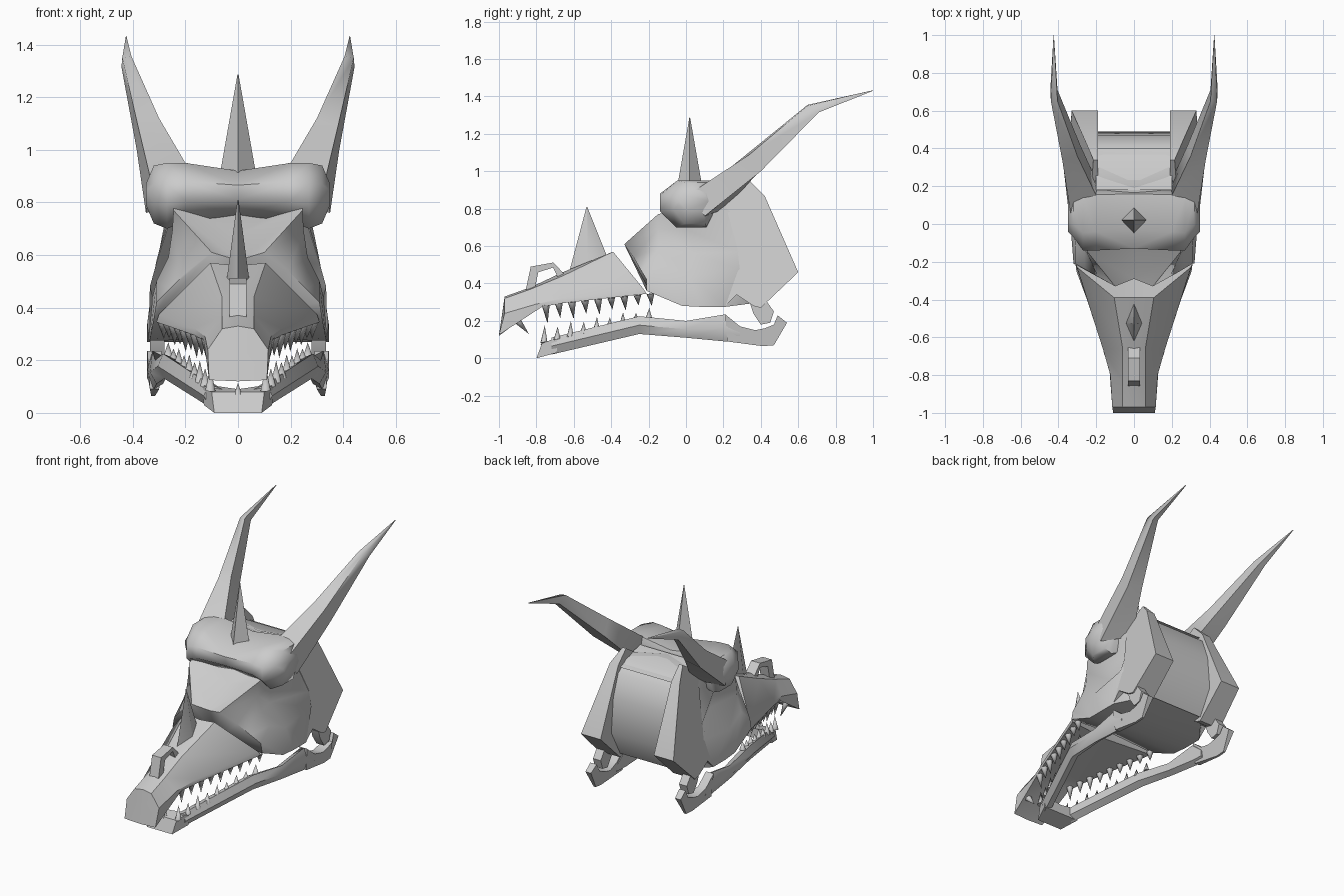
import bpy, bmesh, math
from mathutils import Vector

if "Cube" in bpy.data.objects:
    bpy.data.objects.remove(bpy.data.objects["Cube"])


def finish(name, bm, mirror=True, angle=38):
    """Mirror over x = 0, weld, fix normals and shade."""
    if mirror:
        dup = bmesh.ops.duplicate(bm, geom=bm.verts[:] + bm.edges[:] + bm.faces[:])["geom"]
        for g in dup:
            if isinstance(g, bmesh.types.BMVert):
                g.co.x *= -1
    bmesh.ops.remove_doubles(bm, verts=bm.verts, dist=0.0005)
    bmesh.ops.recalc_face_normals(bm, faces=bm.faces)
    me = bpy.data.meshes.new(name)
    bm.to_mesh(me)
    bm.free()
    ob = bpy.data.objects.new(name, me)
    bpy.context.collection.objects.link(ob)
    bpy.ops.object.select_all(action='DESELECT')
    ob.select_set(True)
    bpy.context.view_layer.objects.active = ob
    bpy.ops.object.shade_smooth_by_angle(angle=math.radians(angle))
    return ob


def loft(name, rows, closed=True, caps=(True, True), mirror=True, angle=38):
    """Skin rows of 3D points; closed rows are rings, open rows are half sections."""
    bm = bmesh.new()
    vs = [[bm.verts.new(p) for p in r] for r in rows]
    n = len(rows[0])
    for a, b in zip(vs, vs[1:]):
        for i in range(n if closed else n - 1):
            j = (i + 1) % n
            bm.faces.new((a[i], a[j], b[j], b[i]))
    for row, cap in ((vs[0], caps[0]), (vs[-1], caps[1])):
        if cap:
            bm.faces.new(row)
    return finish(name, bm, mirror, angle)


def plate(name, profile, xin, xout, angle=30):
    """Side-view (y, z) outline given thickness in x; either side may vary per point."""
    sides = [x if isinstance(x, list) else [x] * len(profile) for x in (xin, xout)]
    return loft(name, [[(x, y, z) for x, (y, z) in zip(s, profile)] for s in sides], angle=angle)


# Cranium: half sections from top centre round the eye socket to bottom centre
loft("cranium", [
    [(0, -.29, .58), (.10, -.33, .61), (.19, -.28, .54), (.26, -.24, .47), (.31, -.21, .42), (.32, -.21, .36), (0, -.2, .37)],
    [(0, -.10, .68), (.245, -.15, .77), (.25, -.15, .69), (.265, -.14, .59), (.31, -.12, .50), (.335, -.02, .28), (0, -.05, .30)],
    [(0, .05, .88), (.25, .04, .82), (.22, .02, .68), (.20, .04, .56), (.325, .02, .44), (.34, .08, .275), (0, .05, .28)],
    [(0, .2, .91), (.19, .27, .90), (.25, .25, .78), (.31, .28, .57), (.335, .27, .48), (.34, .21, .275), (0, .2, .28)],
    [(0, .40, .85), (.20, .40, .85), (.20, .45, .75), (.20, .48, .57), (.20, .49, .46), (.20, .40, .30), (0, .40, .30)],
], closed=False, caps=(True, False), angle=60)

# Back of the skull between the lobes
back = [(.18, .91), (.34, .88), (.42, .82), (.47, .68), (.49, .46), (.40, .295)]
loft("skull_back", [[(x, y, z) for y, z in back] for x in (0, .20)], closed=False, caps=(False, False))

# Rear temple lobes, with the notch above the jaw joint
plate("temple_lobe",
      [(.20, .86), (.34, .95), (.42, .87), (.60, .46), (.40, .27), (.36, .28), (.27, .34), (.21, .28), (.28, .57)],
      .19, [.225, .215, .25, .33, .345, .345, .345, .34, .312], angle=50)
plate("jaw_knuckle", [(.34, .30), (.42, .32), (.47, .25), (.45, .19), (.40, .18), (.36, .24)], .28, .335)

# Brow band: rings along x
def brow_ring(x, y0, y1, z0, z1):
    h, d = z1 - z0, y1 - y0
    return [(x, y0, z0 + .35 * h), (x, y0, z0 + .68 * h), (x, y0 + .3 * d, z1), (x, y1 - .1 * d, z1),
            (x, y1, z0 + .6 * h), (x, y1 - .2 * d, z0), (x, y0 + .28 * d, z0)]

loft("brow", [brow_ring(0, -.13, .19, .75, .92), brow_ring(.20, -.14, .19, .73, .95),
              brow_ring(.27, -.14, .17, .70, .95), brow_ring(.32, -.07, .15, .72, .94),
              brow_ring(.35, -.04, .12, .79, .87)], caps=(False, True), angle=55)

# Swept horns
loft("horn", [
    [(.20, .15, .95), (.33, .02, .88), (.35, .10, .76), (.19, .21, .80)],
    [(.30, .36, 1.12), (.38, .34, 1.09), (.385, .40, 1.00), (.285, .42, 1.03)],
    [(.405, .65, 1.355), (.44, .65, 1.35), (.443, .71, 1.315), (.405, .71, 1.32)],
    [(.424, .995, 1.432), (.426, .995, 1.432), (.426, 1.0, 1.43), (.424, 1.0, 1.43)]], angle=80)

# Central spikes on crown and nose: diamond base to a point
def spike(name, w, y0, z0, y1, z1, tip):
    ym, zm = (y0 + y1) / 2, (z0 + z1) / 2
    base = [(w, ym, zm), (0, y1, z1), (-w, ym, zm), (0, y0, z0)]
    top = [tuple(Vector(tip) + .002 * Vector(d)) for d in ((1, 0, 0), (0, 1, 0), (-1, 0, 0), (0, -1, 0))]
    loft(name, [base, top], mirror=False, angle=80)

spike("crown_spike", .07, -.05, .90, .09, .90, (0, .02, 1.287))
spike("nose_spike", .045, -.63, .44, -.42, .54, (0, -.53, .81))

# Upper jaw and snout
loft("snout", [
    [(0, -.97, .33), (.06, -.97, .32), (.115, -.97, .24), (.11, -1, .125), (0, -1, .12)],
    [(0, -.83, .38), (.06, -.83, .37), (.125, -.80, .29), (.13, -.77, .275), (0, -.77, .29)],
    [(0, -.66, .46), (.06, -.66, .44), (.165, -.66, .32), (.165, -.66, .295), (0, -.66, .31)],
    [(0, -.39, .56), (.105, -.39, .57), (.30, -.23, .375), (.31, -.21, .345), (0, -.26, .36)],
], closed=False, angle=35)

# Nostril arch: quad ring swept over outer and inner outlines
outer = [(-.86, .35), (-.83, .49), (-.71, .512), (-.64, .44)]
inner = [(-.81, .36), (-.79, .46), (-.71, .485), (-.68, .42)]
loft("nostril_arch", [[(-.032, *o), (.032, *o), (.032, *i), (-.032, *i)]
                      for o, i in zip(outer, inner)], mirror=False)

# Lower jaw: rails as (y, inner x, outer x, bottom z, top z), joined at the chin
rail = [(-.72, .06, .13, .02, .11), (-.25, .235, .305, .13, .225), (0, .275, .335, .11, .20),
        (.21, .285, .345, .09, .235), (.29, .29, .345, .09, .17)]
loft("jaw_rail", [[(a, y, z0 + .02), (b - .025, y, z0), (b, y, (z0 + z1) / 2), (b - .02, y, z1), (a, y, z1 - .02)]
                  for y, a, b, z0, z1 in rail], angle=50)
loft("chin", [[(0, -.8, 0), (.09, -.8, 0), (.10, -.77, .08), (0, -.77, .08)],
              [(0, -.69, .03), (.13, -.69, .03), (.135, -.69, .11), (0, -.69, .09)]], closed=False)
plate("jaw_hinge", [(.21, .235), (.29, .17), (.37, .15), (.42, .16), (.47, .18), (.49, .23),
                    (.54, .19), (.47, .07), (.41, .065), (.22, .09)],
      [.29, .29, .28, .28, .285, .295, .30, .315, .315, .30],
      [.345, .345, .345, .345, .345, .34, .34, .33, .33, .335])

# Teeth: rows of small cones between two points, shrinking towards the back
def teeth(name, start, end, count, tip, r, shrink=.65):
    bm = bmesh.new()
    a, b = Vector(start), Vector(end)
    along = (b - a).normalized() if count > 1 else Vector((1, 0, 0))
    for k in range(count):
        f = k / max(count - 1, 1)
        p = a.lerp(b, f)
        t = Vector(tip) * (1 + (shrink - 1) * f) * (1.0 if k % 2 == 0 else .8)
        side = along.cross(t).normalized()
        ring = [bm.verts.new(p + r * (math.cos(q) * along + math.sin(q) * side))
                for q in (i * math.tau / 6 for i in range(6))]
        apex = bm.verts.new(p + t)
        bm.faces.new(ring)
        for i in range(6):
            bm.faces.new((ring[i], ring[(i + 1) % 6], apex))
    finish(name, bm, angle=65)

teeth("upper_teeth", (.12, -.75, .285), (.285, -.19, .345), 9, (-.005, .01, -.10), .022)
teeth("lower_teeth", (.105, -.76, .085), (.265, -.20, .21), 9, (0, .005, .09), .02)
teeth("upper_fang", (.085, -.90, .20), (.085, -.90, .20), 1, (0, .06, -.07), .022)
teeth("chin_tooth", (.0, -.765, .07), (.0, -.765, .07), 1, (0, 0, .045), .015)
